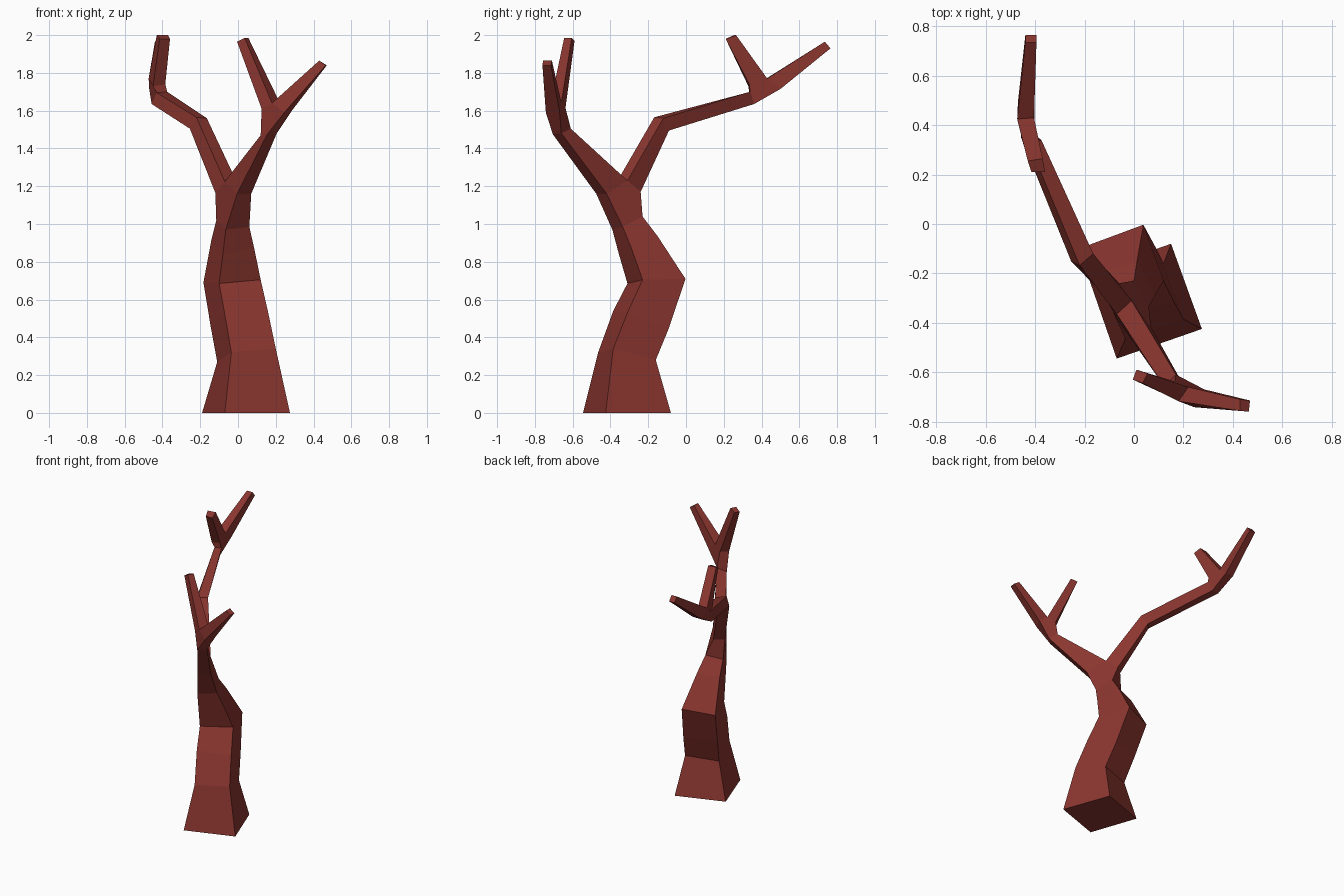
import bpy, bmesh

bm = bmesh.new()


def ring(*pts):
    """Four corner vertices of a cross-section."""
    return [bm.verts.new(p) for p in pts]


def loft(a, b):
    """Four side walls between two sections."""
    for i in range(4):
        j = (i + 1) % 4
        bm.faces.new((a[i], a[j], b[j], b[i]))
    return b


def fork(p, corners, crotch):
    """Split section p into two sections that share a crotch edge."""
    q, (x0, x1) = ring(*corners), ring(*crotch)
    bm.faces.new((p[0], p[1], q[1], q[0]))
    bm.faces.new((p[2], p[3], q[3], q[2]))
    bm.faces.new((p[1], p[2], q[2], x1, q[1]))
    bm.faces.new((p[3], p[0], q[0], x0, q[3]))
    return [q[0], q[1], x1, x0], [x0, x1, q[2], q[3]]


def tip(a, *pts):
    """Last stretch of a branch, with a flat end."""
    bm.faces.new(loft(a, ring(*pts)))


# Trunk: square base rising through leaning sections
sec = ring((-.07, -.545, 0), (.275, -.425, 0), (.15, -.08, 0), (-.19, -.20, 0))
bm.faces.new(sec[::-1])
for pts in (
    ((-.035, -.465, .32), (.20, -.385, .34), (.12, -.16, .28), (-.11, -.235, .27)),
    ((-.073, -.385, .54), (.16, -.31, .53), (.085, -.09, .45), (-.145, -.165, .46)),
    ((-.10, -.31, .685), (.12, -.23, .705), (.038, -.003, .71), (-.183, -.085, .69)),
    ((-.08, -.355, .84), (.085, -.29, .875), (.012, -.15, .935), (-.14, -.20, .92)),
    ((-.065, -.39, .97), (.06, -.335, .985), (.0, -.23, 1.04), (-.115, -.275, 1.02)),
):
    sec = loft(sec, ring(*pts))

# Main fork
front, back = fork(
    sec,
    ((-.005, -.475, 1.16), (.07, -.42, 1.16), (-.06, -.24, 1.17), (-.12, -.29, 1.165)),
    ((-.07, -.365, 1.225), (-.01, -.31, 1.23)))

# Front limb and its two twigs
front = loft(front, ring((.155, -.705, 1.475), (.205, -.66, 1.48),
                         (.17, -.61, 1.505), (.12, -.655, 1.47)))
outer, inner = fork(
    front,
    ((.245, -.742, 1.59), (.285, -.67, 1.60), (.165, -.638, 1.615), (.125, -.69, 1.61)),
    ((.18, -.718, 1.64), (.22, -.66, 1.645)))
tip(outer, (.465, -.76, 1.84), (.47, -.715, 1.84), (.43, -.71, 1.865), (.43, -.757, 1.865))
tip(inner, (.035, -.645, 1.985), (.055, -.605, 1.985), (.01, -.59, 1.97), (-.005, -.63, 1.965))

# Back limb and its two twigs
back = loft(back, ring((-.22, -.168, 1.565), (-.165, -.12, 1.56),
                       (-.20, -.09, 1.495), (-.255, -.15, 1.505)))
back = loft(back, ring((-.43, .335, 1.695), (-.375, .34, 1.70),
                       (-.40, .36, 1.635), (-.457, .35, 1.635)))
upper, far = fork(
    back,
    ((-.45, .33, 1.73), (-.385, .335, 1.74), (-.405, .50, 1.715), (-.47, .495, 1.715)),
    ((-.473, .425, 1.77), (-.405, .43, 1.77)))
tip(upper, (-.415, .21, 1.98), (-.36, .21, 1.98), (-.37, .265, 2.0), (-.43, .255, 2.0))
tip(far, (-.44, .735, 1.965), (-.395, .735, 1.965), (-.395, .765, 1.93), (-.44, .765, 1.93))

bmesh.ops.recalc_face_normals(bm, faces=bm.faces)
mesh = bpy.data.meshes.new("bare_tree")
bm.to_mesh(mesh)
bm.free()

# Bark colour
bark = bpy.data.materials.new("red_brown_bark")
bark.diffuse_color = (.26, .037, .029, 1)
mesh.materials.append(bark)
bpy.context.collection.objects.link(bpy.data.objects.new("bare_tree", mesh))
